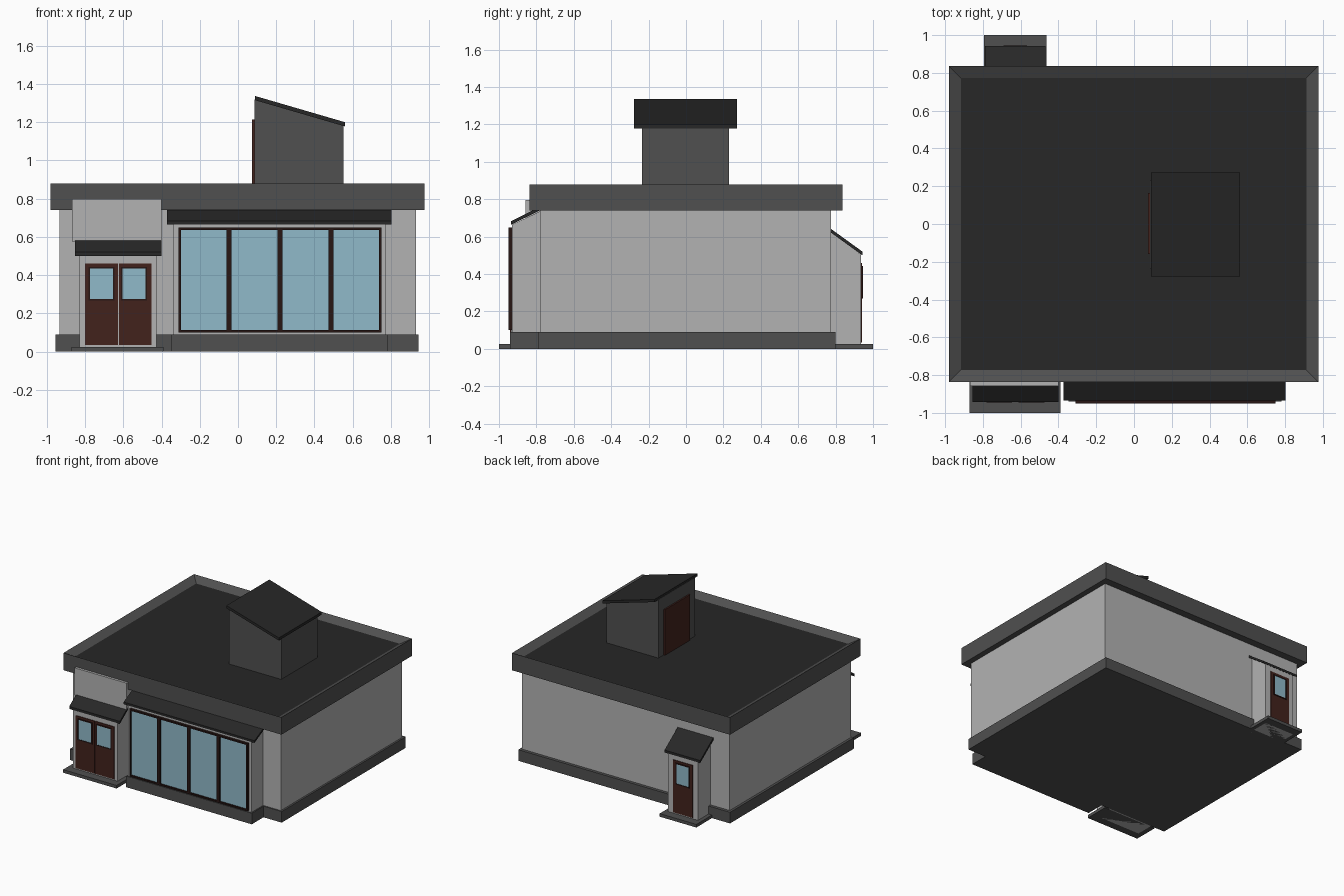
import bpy, bmesh

if "Cube" in bpy.data.objects:
    bpy.data.objects.remove(bpy.data.objects["Cube"])


def material(name, rgb):
    m = bpy.data.materials.new(name)
    m.diffuse_color = (*rgb, 1)
    m.use_nodes = True
    m.node_tree.nodes["Principled BSDF"].inputs["Base Color"].default_value = m.diffuse_color
    return m


WALL = material("wall_grey", (0.45, 0.45, 0.45))
TRIM = material("trim_grey", (0.08, 0.08, 0.08))
ROOF = material("roof_dark", (0.02, 0.02, 0.02))
WOOD = material("brown_wood", (0.055, 0.016, 0.012))
FRAME = material("dark_frame", (0.02, 0.008, 0.007))
GLASS = material("blue_glass", (0.28, 0.49, 0.59))


def prism(name, mat, profile, lo, hi, axis="x"):
    """Extrude a profile along x (profile is y,z) or along y (profile is x,z)."""
    bm = bmesh.new()
    place = (lambda t, p: (t, p[0], p[1])) if axis == "x" else (lambda t, p: (p[0], t, p[1]))
    a = [bm.verts.new(place(lo, p)) for p in profile]
    b = [bm.verts.new(place(hi, p)) for p in profile]
    bm.faces.new(a)
    bm.faces.new(b[::-1])
    n = len(profile)
    for i in range(n):
        j = (i + 1) % n
        bm.faces.new((a[i], b[i], b[j], a[j]))
    bmesh.ops.recalc_face_normals(bm, faces=bm.faces)
    me = bpy.data.meshes.new(name)
    bm.to_mesh(me)
    bm.free()
    me.materials.append(mat)
    ob = bpy.data.objects.new(name, me)
    bpy.context.collection.objects.link(ob)
    return ob


def box(name, mat, x0, x1, y0, y1, z0, z1):
    return prism(name, mat, [(y0, z0), (y1, z0), (y1, z1), (y0, z1)], x0, x1)


def frame(name, mat, x0, x1, z0, z1, y0, y1, w):
    """Four bars around a rectangular opening facing y."""
    box(name + "_left", mat, x0, x0 + w, y0, y1, z0, z1)
    box(name + "_right", mat, x1 - w, x1, y0, y1, z0, z1)
    box(name + "_bottom", mat, x0 + w, x1 - w, y0, y1, z0, z0 + w)
    box(name + "_top", mat, x0 + w, x1 - w, y0, y1, z1 - w, z1)


def roof_plate(name, mat, p, q, t, lo, hi, axis="x"):
    """Sloping slab whose top edge runs from p to q."""
    prism(name, mat, [p, q, (q[0], q[1] - t), (p[0], p[1] - t)], lo, hi, axis)


# Main building
box("plinth", TRIM, -0.955, 0.945, -0.79, 0.80, 0, 0.09)
box("walls", WALL, -0.935, 0.93, -0.78, 0.775, 0.09, 0.76)

# Flat roof with a raised rim
rim = box("roof_rim", TRIM, -0.98, 0.976, -0.837, 0.836, 0.74, 0.88)
bm = bmesh.new()
bm.from_mesh(rim.data)
top = max(bm.faces, key=lambda f: f.calc_center_median().z)
bmesh.ops.inset_individual(bm, faces=[top], thickness=0.09)
for v in top.verts:
    v.co.z -= 0.035
top.material_index = 1
rim.data.materials.append(ROOF)
bm.to_mesh(rim.data)
bm.free()

# Front window bay
box("bay_plinth", TRIM, -0.347, 0.782, -0.94, -0.78, 0, 0.09)
prism("bay_walls", WALL, [(-0.93, 0.09), (-0.77, 0.09), (-0.77, 0.74), (-0.93, 0.665)], -0.337, 0.772)
roof_plate("bay_awning", ROOF, (-0.935, 0.682), (-0.78, 0.76), 0.018, -0.372, 0.803)
frame("bay_frame", FRAME, -0.31, 0.75, 0.10, 0.648, -0.95, -0.93, 0.012)
for i in range(3):
    x = -0.047 + i * 0.2665
    box("bay_mullion", FRAME, x - 0.013, x + 0.013, -0.95, -0.93, 0.112, 0.636)
box("bay_glass", GLASS, -0.30, 0.74, -0.938, -0.929, 0.11, 0.64)


def porch(name, side, x0, x1, awn0, awn1, step0, step1, leaves):
    """Porch with lean-to roof, step and door leaves; side is -1 front, +1 back."""
    s = side
    prism(name + "_walls", WALL, [(s * 0.76, 0.0), (s * 0.935, 0.0), (s * 0.935, 0.505), (s * 0.76, 0.635)], x0, x1)
    roof_plate(name + "_awning", ROOF, (s * 0.77, 0.645), (s * 0.943, 0.52), 0.02, awn0, awn1)
    box(name + "_step", TRIM, step0, step1, s * 0.80, s * 1.0, 0, 0.025)
    for a, b, wa, wb in leaves:
        box(name + "_door", WOOD, a, b, s * 0.93, s * 0.941, 0.035, 0.46)
        frame(name + "_pane_frame", FRAME, wa - 0.008, wb + 0.008, 0.268, 0.443, s * 0.94, s * 0.946, 0.008)
        box(name + "_pane", GLASS, wa, wb, s * 0.938, s * 0.943, 0.276, 0.435)


porch("front_porch", -1, -0.828, -0.426, -0.854, -0.40, -0.87, -0.39,
      [(-0.80, -0.629, -0.773, -0.655), (-0.623, -0.452, -0.603, -0.483)])
porch("back_porch", 1, -0.762, -0.495, -0.788, -0.468, -0.793, -0.464,
      [(-0.718, -0.54, -0.683, -0.575)])

# Blank panel above the front porch
box("sign_panel", WALL, -0.868, -0.40, -0.857, -0.77, 0.575, 0.797)

# Roof access hut with a sloping roof
prism("hut_walls", TRIM, [(0.086, 0.83), (0.553, 0.83), (0.553, 1.185), (0.086, 1.32)], -0.235, 0.23, "y")
roof_plate("hut_roof", ROOF, (0.09, 1.337), (0.56, 1.20), 0.022, -0.277, 0.273, "y")
box("hut_door", WOOD, 0.074, 0.088, -0.16, 0.164, 0.843, 1.215)
